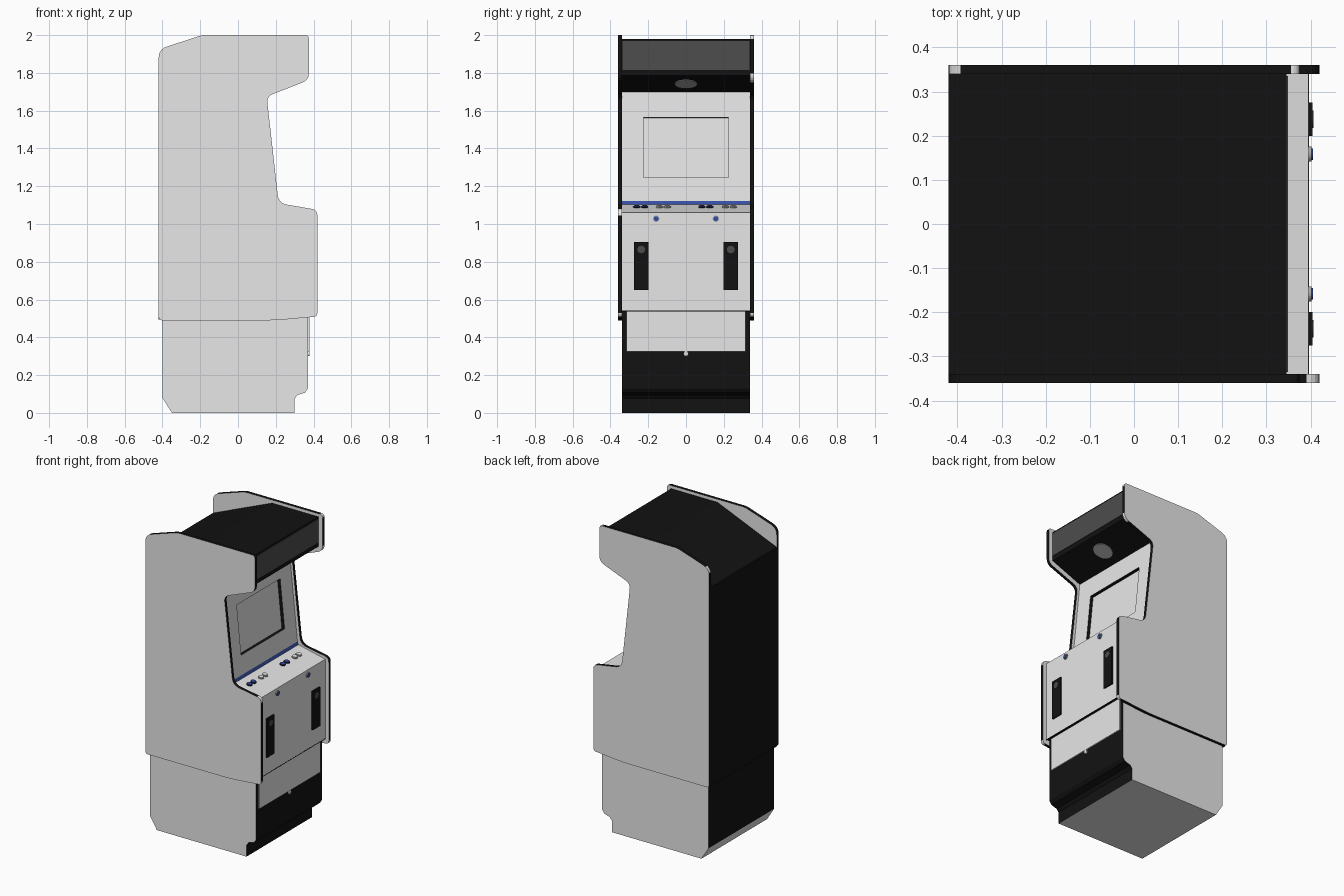
import bpy, bmesh
from mathutils import Vector

old = bpy.data.objects.get("Cube")
if old:
    bpy.data.objects.remove(old, do_unlink=True)


def material(name, rgb):
    m = bpy.data.materials.new(name)
    m.use_nodes = True
    m.diffuse_color = (*rgb, 1)
    m.node_tree.nodes["Principled BSDF"].inputs["Base Color"].default_value = (*rgb, 1)
    return m


WHITE = material("white laminate", (0.8, 0.8, 0.8))
BLACK = material("black trim", (0.006, 0.006, 0.006))
SMOKE = material("smoked panel", (0.075, 0.075, 0.075))
GREY = material("grey metal", (0.4, 0.4, 0.4))
BLUE = material("blue plastic", (0.035, 0.075, 0.37))


def finish(name, bm, mats):
    mesh = bpy.data.meshes.new(name)
    bm.to_mesh(mesh)
    bm.free()
    for m in mats:
        mesh.materials.append(m)
    obj = bpy.data.objects.new(name, mesh)
    bpy.context.collection.objects.link(obj)
    return obj


def rounded(corners, steps=5):
    """Round each (x, z, radius) corner with a short curve."""
    out = []
    for i, (x, z, r) in enumerate(corners):
        p = Vector((x, z))
        a = Vector(corners[i - 1][:2]) - p
        b = Vector(corners[(i + 1) % len(corners)][:2]) - p
        if not r:
            out.append(p)
            continue
        a, b = p + a.normalized() * r, p + b.normalized() * r
        for k in range(steps + 1):
            t = k / steps
            out.append(a * (1 - t) ** 2 + p * 2 * t * (1 - t) + b * t ** 2)
    return out


def extrude_profile(points, y0, y1, rule):
    """Extrude an x-z outline along y and colour its faces by a rule."""
    bm = bmesh.new()
    face = bm.faces.new([bm.verts.new((p[0], y0, p[1])) for p in points])
    geom = bmesh.ops.extrude_face_region(bm, geom=[face])["geom"]
    moved = [g for g in geom if isinstance(g, bmesh.types.BMVert)]
    bmesh.ops.translate(bm, verts=moved, vec=(0, y1 - y0, 0))
    bmesh.ops.recalc_face_normals(bm, faces=bm.faces)
    bm.normal_update()
    for f in bm.faces:
        f.material_index = rule(f.calc_center_median(), f.normal)
    return bm


def box(name, lo, hi, mat):
    bm = bmesh.new()
    bmesh.ops.create_cube(bm, size=1)
    lo, hi = Vector(lo), Vector(hi)
    for v in bm.verts:
        v.co = (lo + hi) / 2 + v.co * (hi - lo)
    return finish(name, bm, [mat])


def disc(name, loc, axis, radius, depth, mat, sides=20):
    """Cylinder standing on loc and rising along axis."""
    bm = bmesh.new()
    bmesh.ops.create_cone(bm, cap_ends=True, segments=sides,
                          radius1=radius, radius2=radius, depth=depth)
    axis = Vector(axis).normalized()
    rot = axis.to_track_quat('Z', 'Y')
    for v in bm.verts:
        v.co = Vector(loc) + axis * depth / 2 + rot @ v.co
    return finish(name, bm, [mat])


# Lower base: white sides and underside, black front and back
base = [(-0.35, 0), (0.30, 0), (0.30, 0.075), (0.315, 0.095), (0.355, 0.107),
        (0.37, 0.13), (0.37, 0.54), (-0.40, 0.54), (-0.40, 0.08)]
bm = extrude_profile(base, -0.34, 0.34,
                     lambda c, n: 0 if abs(n.y) > 0.9 or (n.z < -0.5 and c.z < 0.06) else 1)
finish("lower_base", bm, [WHITE, BLACK])

# Main body between the side panels
body = [(-0.42, 0.495), (0.36, 0.495), (0.36, 0.54), (0.395, 0.54), (0.395, 1.06),
        (0.20, 1.103), (0.193, 1.122), (0.135, 1.70), (0.345, 1.785),
        (0.345, 1.98), (0.01, 1.98), (-0.42, 1.80)]


def body_colour(c, n):
    if abs(n.y) > 0.9 or n.x < -0.2 or c.z > 1.69:
        return 0
    if 1.1 < c.z < 1.13:
        return 2
    return 1 if n.x > 0.9 and c.x > 0.1 and c.z > 0.6 or n.z > 0.7 else 0


bm = extrude_profile(body, -0.34, 0.34, body_colour)


def bezel_faces():
    return [f for f in bm.faces
            if f.normal.x > 0.9 and 1.13 < f.calc_center_median().z < 1.69]


# Screen recess cut into the bezel
for co, no in (((0, -0.225, 0), (0, 1, 0)), ((0, 0.225, 0), (0, 1, 0)),
               ((0, 0, 1.245), (0, 0, 1)), ((0, 0, 1.565), (0, 0, 1))):
    part = bezel_faces()
    geom = set(part)
    for f in part:
        geom.update(f.edges)
        geom.update(f.verts)
    bmesh.ops.bisect_plane(bm, geom=list(geom), plane_co=co, plane_no=no)
    bm.normal_update()
screen = [f for f in bezel_faces() if abs(f.calc_center_median().y) < 0.1
          and 1.25 < f.calc_center_median().z < 1.56]
walls = bmesh.ops.inset_individual(bm, faces=screen, thickness=0.001, depth=-0.02)
for f in walls["faces"]:
    f.material_index = 0
for f in screen:
    f.material_index = 1
finish("cabinet_body", bm, [BLACK, WHITE, BLUE])

# Side panels with black edge moulding and a few bare corners
outline = rounded([(-0.42, 0.49, 0.02), (0.20, 0.49, 0.06), (0.42, 0.51, 0.02),
                   (0.42, 1.075, 0.03), (0.215, 1.11, 0.045), (0.152, 1.675, 0.035),
                   (0.375, 1.762, 0.035), (0.375, 2.0, 0.02), (-0.19, 2.0, 0.02),
                   (-0.42, 1.925, 0.045)])
bare = {-1: [(0.42, 0.51), (0.42, 1.075)],
        1: [(0.42, 0.51), (0.375, 1.762), (0.375, 2.0), (-0.42, 1.925)]}
for side, name in ((1, "side_panel_far"), (-1, "side_panel_near")):
    def panel_colour(c, n, side=side):
        near = any((Vector((c.x, c.z)) - Vector(p)).length < 0.035 for p in bare[side])
        return 0 if abs(n.y) > 0.9 or near else 1
    bm = extrude_profile(outline, side * 0.34, side * 0.36, panel_colour)
    finish(name, bm, [WHITE, BLACK])

# Marquee, speaker and lower door
box("marquee", (0.34, -0.335, 1.815), (0.349, 0.335, 1.968), SMOKE)
under = Vector((0.085, 0, -0.21))
disc("speaker", (0.24, 0, 1.7425), under, 0.06, 0.004, GREY, 28)
box("lower_door", (0.365, -0.315, 0.325), (0.378, 0.315, 0.54), WHITE)
box("door_seam", (0.39, -0.34, 0.537), (0.396, 0.34, 0.541), BLACK)
disc("door_lock", (0.37, 0, 0.313), (1, 0, 0), 0.013, 0.008, WHITE, 12)

# Coin slots and start buttons on the front
for i, s in enumerate((-1, 1)):
    y = s * 0.237
    box(f"coin_slot_{i}", (0.39, y - 0.038, 0.65), (0.404, y + 0.038, 0.905), BLACK)
    disc(f"coin_return_{i}", (0.402, y, 0.865), (1, 0, 0), 0.02, 0.004, SMOKE)
    disc(f"start_ring_{i}", (0.394, s * 0.158, 1.028), (1, 0, 0), 0.017, 0.008, GREY)
    disc(f"start_button_{i}", (0.396, s * 0.158, 1.028), (1, 0, 0), 0.013, 0.009, BLUE)

# Paired buttons on the control deck
slope = Vector((0.043, 0, 0.195))
for i, (centre, colour) in enumerate(((-0.24, BLUE), (-0.12, WHITE),
                                      (0.105, BLUE), (0.23, WHITE))):
    for k in (-1, 1):
        loc = (0.265, centre + k * 0.021, 1.0885)
        rim = BLACK if colour == BLUE else GREY
        disc(f"deck_rim_{i}_{k}", loc, slope, 0.019, 0.004, rim)
        disc(f"deck_button_{i}_{k}", loc, slope, 0.015, 0.009, colour)
